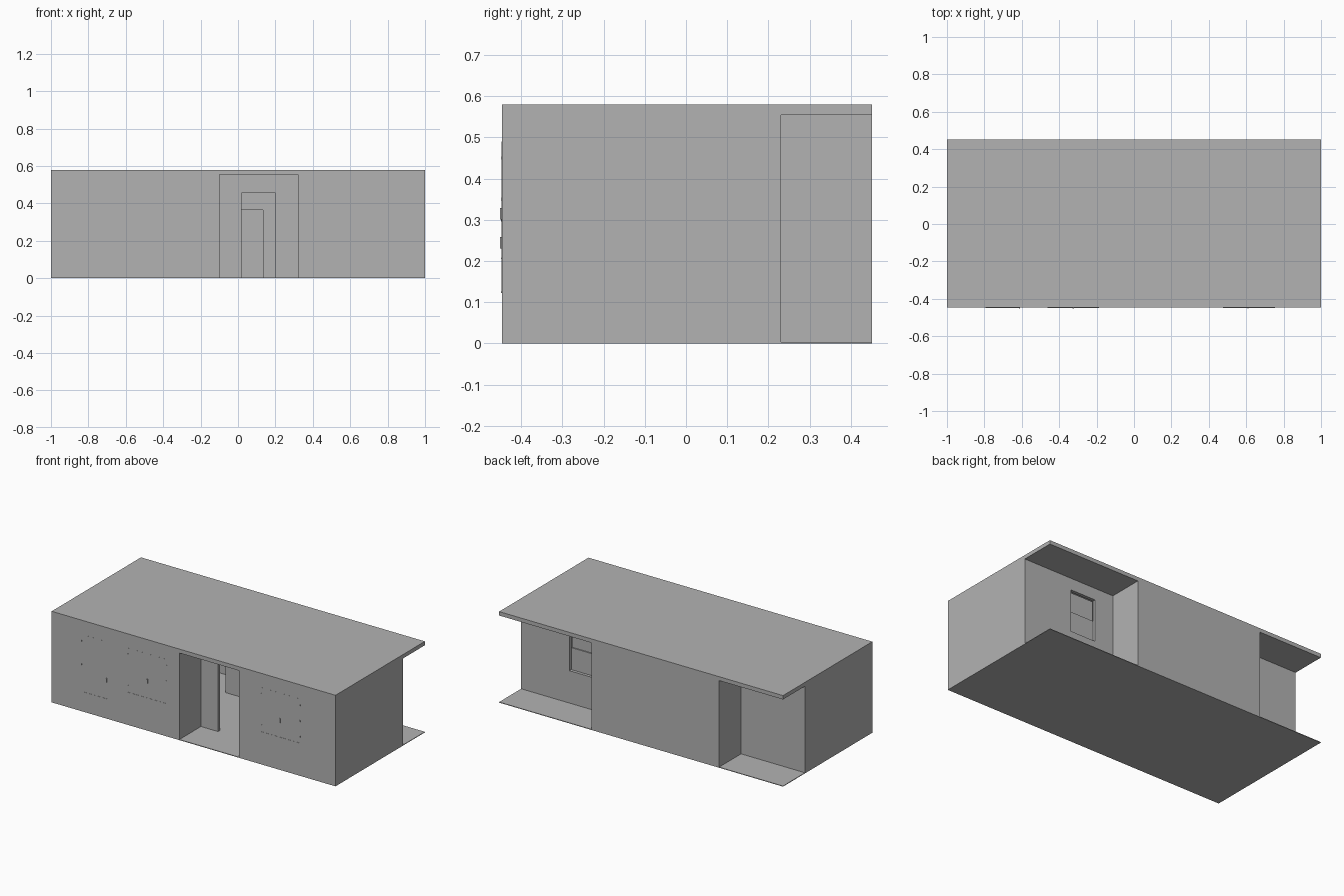
import bpy
import bmesh

old = bpy.data.objects.get("Cube")
if old:
    bpy.data.objects.remove(old, do_unlink=True)

grey = bpy.data.materials.new("plain grey")
grey.use_nodes = True
colour = (0.45, 0.45, 0.45, 1)
grey.diffuse_color = colour
grey.node_tree.nodes["Principled BSDF"].inputs["Base Color"].default_value = colour

FRONT, BACK, INNER_FRONT, INNER_BACK = -0.447, 0.452, -0.23, 0.231
EAVES, TOP, FLOOR, WALL = 0.555, 0.58, 0.004, 0.02


def add_object(name, bm):
    bmesh.ops.recalc_face_normals(bm, faces=bm.faces)
    mesh = bpy.data.meshes.new(name)
    bm.to_mesh(mesh)
    bm.free()
    mesh.materials.append(grey)
    obj = bpy.data.objects.new(name, mesh)
    bpy.context.collection.objects.link(obj)
    return obj


def box(name, x, y, z):
    """Box from three (low, high) ranges."""
    bm = bmesh.new()
    bmesh.ops.create_cube(bm, size=1)
    for v in bm.verts:
        v.co = [lo + (c + 0.5) * (hi - lo) for c, (lo, hi) in zip(v.co, (x, y, z))]
    return add_object(name, bm)


def cut(target, name, x, y, z):
    cutter = box(name, x, y, z)
    cutter.hide_render = True
    cutter.hide_set(True)
    cutter.display_type = "WIRE"
    mod = target.modifiers.new(name, "BOOLEAN")
    mod.operation = "DIFFERENCE"
    mod.solver = "EXACT"
    mod.object = cutter


# Floor and flat roof
box("floor_slab", (-1, 1), (FRONT, BACK), (0, FLOOR))
box("roof_slab", (-1, 1), (FRONT, BACK), (EAVES, TOP))

# Outer walls follow the stepped footprint
footprint = [(-1, FRONT), (-0.1, FRONT), (-0.1, INNER_FRONT), (0.32, INNER_FRONT),
             (0.32, FRONT), (1, FRONT), (1, INNER_BACK), (0.35, INNER_BACK),
             (0.35, BACK), (-0.55, BACK), (-0.55, INNER_BACK), (-1, INNER_BACK)]
bm = bmesh.new()
low = [bm.verts.new((x, y, FLOOR)) for x, y in footprint]
high = [bm.verts.new((x, y, EAVES)) for x, y in footprint]
for i in range(len(footprint)):
    j = (i + 1) % len(footprint)
    bm.faces.new((low[i], low[j], high[j], high[i]))
walls = add_object("outer_walls", bm)
solid = walls.modifiers.new("wall_thickness", "SOLIDIFY")
solid.thickness = WALL
solid.offset = -1
solid.use_even_offset = True
cut(walls, "front_door_cutter", (0.02, 0.2), (-0.3, -0.15), (-0.01, 0.455))
cut(walls, "back_window_cutter", (0.48, 0.66), (0.15, 0.3), (0.21, 0.48))

# Back window with two stepped sashes
box("back_window_lower_sash", (0.48, 0.66), (0.205, 0.212), (0.21, 0.35))
box("back_window_upper_sash", (0.48, 0.66), (0.198, 0.205), (0.34, 0.48))

# Inner partition behind the entrance, with a doorway
for name, x, z in (("partition_left", (-0.25, -0.05), (FLOOR, EAVES)),
                   ("partition_right", (0.135, 0.35), (FLOOR, EAVES)),
                   ("partition_lintel", (-0.05, 0.135), (0.365, EAVES))):
    box(name, x, (INNER_BACK, INNER_BACK + WALL), z)

# Flush front windows with sills, hinges and handles
windows = {
    "small": (-0.79, -0.61, 0.125, 0.49, (0.3, 0.45), -0.612, 0.245),
    "left": (-0.46, -0.19, 0.207, 0.49, (0.25, 0.35, 0.45), -0.325, 0.315),
    "right": (0.48, 0.75, 0.207, 0.49, (0.25, 0.35, 0.45), 0.61, 0.315),
}
for name, (x0, x1, z0, z1, hinges, hx, hz) in windows.items():
    box(name + "_window_panel", (x0, x1), (FRONT - 0.0004, FRONT + 0.005), (z0, z1))
    sides = (x0,) if name == "small" else (x0, x1)
    for x in sides:
        for z in hinges:
            box(name + "_window_hinge", (x - 0.003, x + 0.003),
                (FRONT - 0.002, FRONT), (z - 0.004, z + 0.004))
    box(name + "_window_sill", (x0, x1), (FRONT - 0.0015, FRONT), (z0 - 0.002, z0 + 0.002))
    box(name + "_window_handle", (hx - 0.003, hx + 0.003),
        (FRONT - 0.005, FRONT), (hz - 0.014, hz + 0.014))
